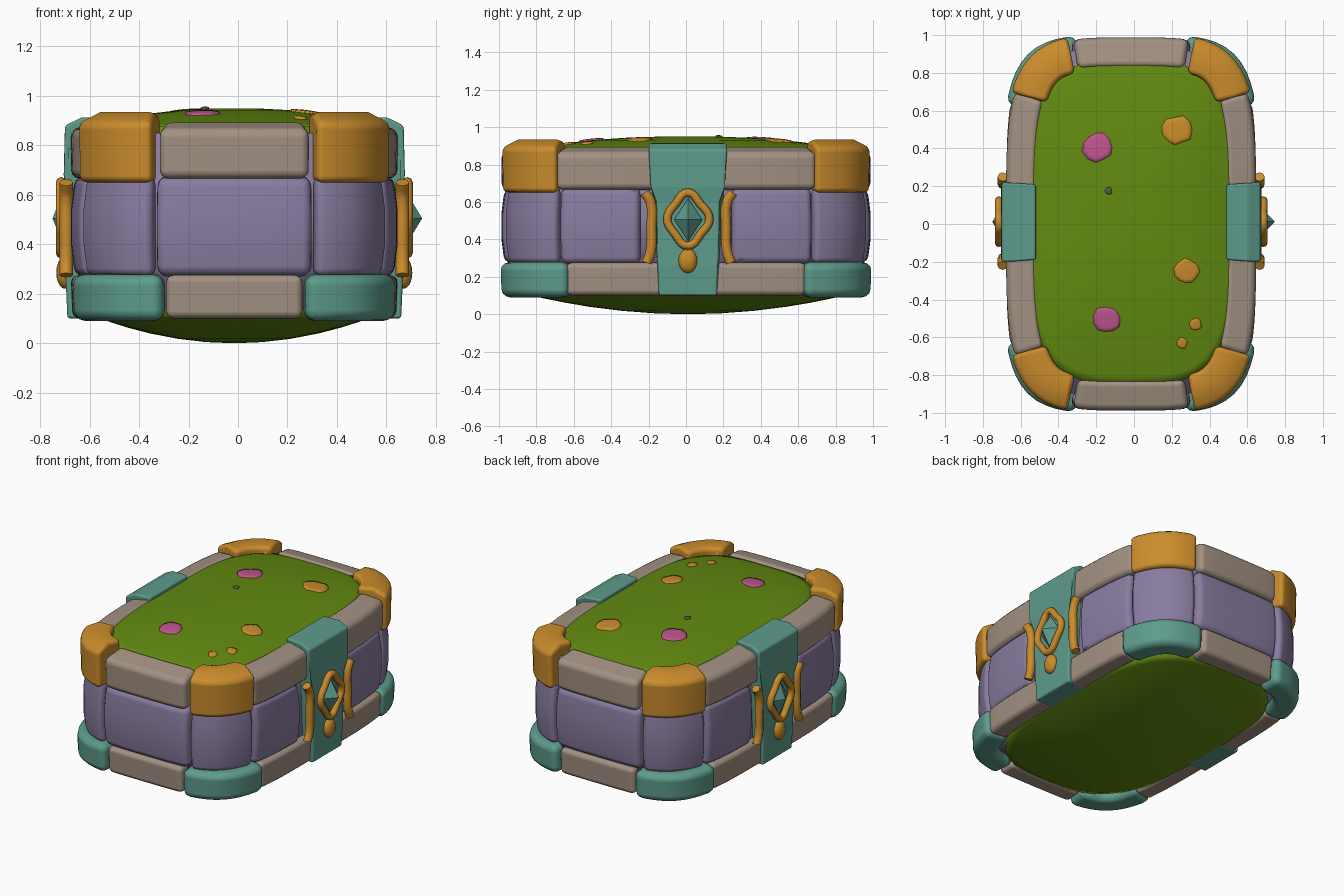
import bpy, bmesh, math, random
from mathutils import Vector

if "Cube" in bpy.data.objects:
    bpy.data.objects.remove(bpy.data.objects["Cube"])
random.seed(4)
CX = -0.015            # the body sits slightly left of centre


def mat(name, rgb):
    m = bpy.data.materials.new(name)
    lin = [((c / 255 + 0.055) / 1.055) ** 2.4 for c in rgb]
    m.diffuse_color = (*lin, 1)
    m.use_nodes = True
    m.node_tree.nodes["Principled BSDF"].inputs["Base Color"].default_value = m.diffuse_color
    return m


STONE = mat("warm grey stone", (162, 145, 130))
PURPLE = mat("purple stone", (137, 124, 160))
TEAL = mat("teal", (93, 156, 140))
GOLD = mat("gold", (202, 140, 44))
GREEN = mat("grass green", (98, 138, 16))
PINK = mat("pink", (190, 84, 142))
DARK = mat("dark grey", (82, 92, 66))


def make(name, bm, material, bevel=0, smooth=True):
    bmesh.ops.recalc_face_normals(bm, faces=bm.faces)
    for f in bm.faces:
        f.smooth = smooth
    me = bpy.data.meshes.new(name)
    bm.to_mesh(me)
    bm.free()
    me.materials.append(material)
    ob = bpy.data.objects.new(name, me)
    bpy.context.collection.objects.link(ob)
    if bevel:
        b = ob.modifiers.new("round", 'BEVEL')
        b.width, b.segments, b.limit_method = bevel, 3, 'ANGLE'
        b.angle_limit = math.radians(35)
        b.harden_normals = True
    return ob


def outline(t, a, b, n):
    c, s = math.cos(t), math.sin(t)
    r = (abs(c / a) ** n + abs(s / b) ** n) ** (-1 / n)
    x, y = r * c, r * s
    g = Vector((math.copysign(abs(x / a) ** (n - 1) / a, x),
                math.copysign(abs(y / b) ** (n - 1) / b, y), 0))
    return Vector((x, y, 0)), g.normalized()


def block(name, t0, t1, profile, material, sx=1, sy=1, bevel=0.035,
          shape=(0.66, 0.985, 4), steps=10):
    """Sweep a (outward offset, z) profile along part of the outline."""
    bm = bmesh.new()
    rows = []
    for i in range(steps + 1):
        p, nrm = outline(t0 + (t1 - t0) * i / steps, *shape)
        row = []
        for d, z in profile:
            q = p + nrm * d
            row.append(bm.verts.new((q.x * sx + CX, q.y * sy, z)))
        rows.append(row)
    k = len(profile)
    for r0, r1 in zip(rows, rows[1:]):
        for j in range(k):
            bm.faces.new((r0[j], r0[(j + 1) % k], r1[(j + 1) % k], r1[j]))
    bm.faces.new(rows[0])
    bm.faces.new(rows[-1])
    return make(name, bm, material, bevel)


def body(name, a, b, n, rings, material, seg=64):
    """Stack of scaled outlines closed at both ends."""
    bm = bmesh.new()
    rows = []
    for s, z in rings:
        pts = [outline(math.tau * i / seg, a, b, n)[0] * s for i in range(seg)]
        rows.append([bm.verts.new((p.x + CX, p.y + 0.01, z)) for p in pts])
    for r0, r1 in zip(rows, rows[1:]):
        for j in range(seg):
            bm.faces.new((r0[j], r0[(j + 1) % seg], r1[(j + 1) % seg], r1[j]))
    bm.faces.new(rows[0])
    bm.faces.new(rows[-1])
    return make(name, bm, material)


def tube(name, pts, r, material, closed=False):
    cu = bpy.data.curves.new(name, 'CURVE')
    cu.dimensions, cu.bevel_depth, cu.bevel_resolution = '3D', r, 2
    cu.use_fill_caps = True
    cu.resolution_u = 5
    sp = cu.splines.new('BEZIER')
    sp.bezier_points.add(len(pts) - 1)
    for bp, p in zip(sp.bezier_points, pts):
        bp.co = p
        bp.handle_left_type = bp.handle_right_type = 'AUTO'
    sp.use_cyclic_u = closed
    cu.materials.append(material)
    ob = bpy.data.objects.new(name, cu)
    bpy.context.collection.objects.link(ob)


def ang(x, y):
    return math.atan2(y, x)


# grass domes above and below, purple core behind the stones
GA, GB, GN = 0.55, 0.86, 3.4
ramp = [0.02, 0.2, 0.4, 0.6, 0.75, 0.87, 0.95, 1.0]


def grass_z(s):
    return 0.878 + 0.072 * (1 - s ** 2.5)


body("grass_top", GA, GB, GN, [(s, grass_z(s)) for s in ramp] + [(1, 0.8), (0.02, 0.8)], GREEN)
body("grass_underside", 0.57, 0.88, 3, [(s, 0.11 * s ** 2) for s in ramp] + [(1, 0.2), (0.02, 0.2)], GREEN)
body("core", 0.605, 0.925, 4, [(0.02, 0.14), (1, 0.14), (1, 0.85), (0.02, 0.85)], PURPLE)

# profiles of the three courses
rail = [(-0.155, 0.665), (0, 0.665), (0.003, 0.865), (-0.155, 0.9)]
cap = [(-0.175, 0.65), (0.015, 0.65), (0.02, 0.89), (-0.07, 0.935), (-0.175, 0.925)]
panel = [(-0.1, 0.27), (-0.015, 0.27), (0.002, 0.40), (0.002, 0.54), (-0.015, 0.675), (-0.1, 0.675)]
base = [(-0.14, 0.1), (-0.015, 0.1), (-0.008, 0.275), (-0.14, 0.275)]
foot = [(-0.155, 0.09), (0.005, 0.09), (0.012, 0.275), (-0.155, 0.285)]
BASE = (0.67, 0.99, 4.5)
H = math.pi / 2

for sy, end in ((-1, "front"), (1, "back")):
    # middle stones of the two short ends
    t = ang(0.31, 0.985)
    block(end + "_rail", t, 2 * H - t, rail, STONE, 1, sy)
    t = ang(0.325, 0.985)
    block(end + "_panel", t, 2 * H - t, panel, PURPLE, 1, sy, 0.045)
    t = ang(0.28, 0.99)
    block(end + "_base", t, 2 * H - t, base, STONE, 1, sy, 0.03, BASE)
    for sx, side in ((-1, "left"), (1, "right")):
        tag = end + "_" + side
        # corner pieces
        block(tag + "_corner_cap", ang(0.62, 0.695), ang(0.335, 0.975), cap, GOLD, sx, sy, 0.04)
        block(tag + "_corner_panel", ang(0.62, 0.69), ang(0.335, 0.975), panel, PURPLE, sx, sy, 0.045)
        block(tag + "_corner_foot", ang(0.655, 0.635), ang(0.29, 0.99), foot, TEAL, sx, sy, 0.045, BASE)
        # long side stones
        block(tag + "_side_rail", ang(0.66, 0.16), ang(0.62, 0.71), rail, STONE, sx, sy)
        block(tag + "_side_panel", ang(0.66, 0.245), ang(0.62, 0.68), panel, PURPLE, sx, sy, 0.045)
        block(tag + "_side_base", ang(0.66, 0.12), ang(0.65, 0.65), base, STONE, sx, sy, 0.03, BASE)

# straps with ornaments on the long sides
strap = [(0.505, 0.1, 0.155), (0.505, 0.915, 0.2), (0.62, 0.912, 0.21), (0.685, 0.88, 0.21),
         (0.69, 0.68, 0.205), (0.68, 0.6, 0.175), (0.68, 0.3, 0.165), (0.682, 0.26, 0.16), (0.675, 0.1, 0.155)]
for sx, side in ((-1, "left"), (1, "right")):
    def P(x, y, z):
        return (sx * x + CX, y, z)
    bm = bmesh.new()
    lo = [bm.verts.new(P(x, -w + 0.01, z)) for x, z, w in strap]
    hi = [bm.verts.new(P(x, w + 0.01, z)) for x, z, w in strap]
    k = len(strap)
    for j in range(k):
        bm.faces.new((lo[j], lo[(j + 1) % k], hi[(j + 1) % k], hi[j]))
    bm.faces.new(lo)
    bm.faces.new(hi)
    make(side + "_strap", bm, TEAL, 0.012, False)
    # gold diamond frame
    frame = [(0.01, 0.65), (0.075, 0.59), (0.125, 0.51), (0.08, 0.43), (0.01, 0.365),
             (-0.06, 0.43), (-0.1, 0.51), (-0.055, 0.59)]
    tube(side + "_diamond_frame", [P(0.7, y, z) for y, z in frame], 0.022, GOLD, True)
    # curved gold trims beside the strap
    for s, nm in ((-1, "front"), (1, "back")):
        trim = [(0.235, 0.65), (0.205, 0.6), (0.2, 0.46), (0.205, 0.33), (0.225, 0.275)]
        tube(side + "_" + nm + "_trim", [P(0.68, 0.015 + s * y, z) for y, z in trim], 0.027, GOLD)
    # gem and drop
    bm = bmesh.new()
    mid = [bm.verts.new(P(0.69, 0.012 + y, 0.505 + z)) for y, z in ((0.075, 0), (0, 0.115), (-0.075, 0), (0, -0.115))]
    tips = [bm.verts.new(P(x, 0.012, 0.505)) for x in (0.66, 0.76 if sx > 0 else 0.735)]
    for v in tips:
        for j in range(4):
            bm.faces.new((v, mid[j], mid[(j + 1) % 4]))
    make(side + "_gem", bm, TEAL, 0, False)
    bm = bmesh.new()
    bmesh.ops.create_uvsphere(bm, u_segments=16, v_segments=10, radius=1)
    for v in bm.verts:
        v.co = P(0.685 + 0.035 * v.co.x, 0.01 + 0.05 * v.co.y, 0.285 + 0.065 * v.co.z)
    make(side + "_drop", bm, GOLD)


# flower and leaf patches lying on the grass
def patch(name, x, y, r, material, sides=11):
    bm = bmesh.new()
    wob = [random.uniform(0.85, 1.12) for _ in range(sides)]
    rows = []
    for f, lift in ((0.3, 0.009), (0.7, 0.008), (0.97, 0.006), (1, -0.004)):
        row = []
        for i in range(sides):
            a = math.tau * i / sides
            px, py = x + r * f * wob[i] * math.cos(a), y + r * f * wob[i] * math.sin(a)
            s = (abs((px - CX) / GA) ** GN + abs((py - 0.01) / GB) ** GN) ** (1 / GN)
            row.append(bm.verts.new((px, py, grass_z(s) + lift)))
        rows.append(row)
    for r0, r1 in zip(rows, rows[1:]):
        for j in range(sides):
            bm.faces.new((r0[j], r0[(j + 1) % sides], r1[(j + 1) % sides], r1[j]))
    bm.faces.new(rows[0])
    make(name, bm, material)


for i, (x, y, r, m) in enumerate([(-0.19, 0.41, 0.082, PINK), (-0.14, -0.505, 0.073, PINK),
                                  (0.225, 0.495, 0.08, GOLD), (0.28, -0.25, 0.065, GOLD),
                                  (0.325, -0.53, 0.034, GOLD), (0.255, -0.63, 0.03, GOLD),
                                  (-0.135, 0.175, 0.02, DARK)]):
    patch("grass_patch_%d" % (i + 1), x, y, r, m)
